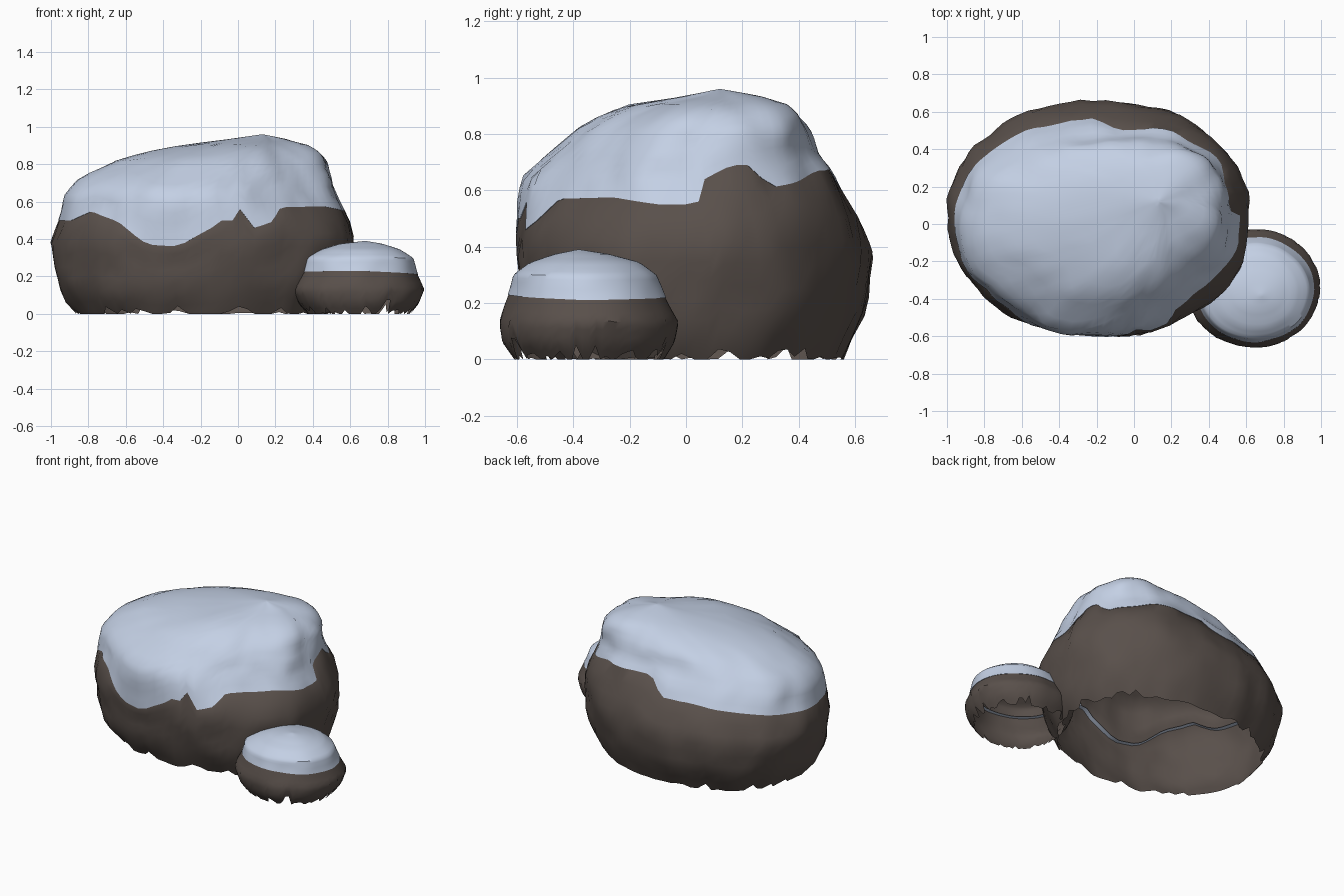
import bpy, bmesh, math
from mathutils import Vector, noise

if "Cube" in bpy.data.objects:
    bpy.data.objects.remove(bpy.data.objects["Cube"])

SEG = 90


def material(name, rgb):
    m = bpy.data.materials.new(name)
    m.diffuse_color = (*rgb, 1)
    m.use_nodes = True
    m.node_tree.nodes["Principled BSDF"].inputs["Base Color"].default_value = m.diffuse_color
    return m


ROCK = material("brown rock", (0.100, 0.080, 0.070))
SNOW = material("pale snow", (0.55, 0.63, 0.78))


def lerp_table(table, v):
    """Interpolate rows of (key, values...) at key v."""
    for a, b in zip(table, table[1:]):
        if v <= b[0]:
            f = max(0, (v - a[0]) / (b[0] - a[0]))
            return [p + (q - p) * f for p, q in zip(a[1:], b[1:])]
    return table[-1][1:]


def surface(shape, ang, z, grow=0.0):
    """Point on the boulder skin at an angle and height, with gentle bumps."""
    x0, x1, y0, y1 = lerp_table(shape["profile"], z)
    c, s = math.cos(ang), math.sin(ang)
    power = shape["power"]
    ux = math.copysign(abs(c) ** (2 / power), c)
    uy = math.copysign(abs(s) ** (2 / power), s)
    rx, ry = (x1 - x0) / 2, (y1 - y0) / 2
    p = Vector(((x0 + x1) / 2 + ux * rx, (y0 + y1) / 2 + uy * ry, z))
    fade = min(1, rx / 0.3)
    n = noise.noise(p * 4.5) + 0.5 * noise.noise(p * 10)
    # shoulders: push the four diagonal corners in or out on the upper half
    quarter = int(ang / (math.pi / 2)) % 4
    lift = min(1, max(0, (z - 0.42) / 0.25))
    corner = shape["corners"][quarter] * math.sin(2 * ang) ** 2 * lift
    d = (shape["rough"] * n + corner) * fade + grow
    p += Vector((c, s, 0)) * max(d, -0.8 * min(rx, ry))
    return p


def loft(name, rows, mat):
    """Skin stacked rings; the last row is a single tip point."""
    bm = bmesh.new()
    rings = [[bm.verts.new(p) for p in r] for r in rows]
    for a, b in zip(rings, rings[1:]):
        for i in range(SEG):
            j = (i + 1) % SEG
            if len(b) == 1:
                bm.faces.new((a[i], a[j], b[0]))
            else:
                bm.faces.new((a[i], a[j], b[j], b[i]))
    bm.normal_update()
    for f in bm.faces:
        f.smooth = True
    for e in bm.edges:
        e.smooth = e.calc_face_angle(0) < math.radians(38)
    me = bpy.data.meshes.new(name)
    bm.to_mesh(me)
    bm.free()
    me.materials.append(mat)
    ob = bpy.data.objects.new(name, me)
    bpy.context.collection.objects.link(ob)


def boulder(name, shape, snow_line, jag, thick):
    *_, last = shape["profile"]
    top = last[0]
    tip = Vector((last[1], last[3], top))
    angs = [2 * math.pi * i / SEG for i in range(SEG)]
    edge = [lerp_table(snow_line, math.degrees(a))[0] for a in angs]
    low, high = 8, 16

    def upper(k, grow):
        t = 1 - (1 - k / high) ** 1.7
        return [surface(shape, a, e + (top - e) * t, grow) for a, e in zip(angs, edge)]

    # open, ragged foot up to the snow line, then an inset crown under the snow
    rows = []
    for k in range(low + 1):
        row = []
        for i, (a, e) in enumerate(zip(angs, edge)):
            foot = jag * max(0, noise.noise(Vector((i * 0.93, top * 9, 0.3)))) * 2.2
            row.append(surface(shape, a, foot + (e - foot) * k / low))
        rows.append(row)
    down = Vector((0, 0, thick))
    rows += [[p - down for p in upper(k, -thick)] for k in range(1, high)]
    loft(name, rows + [[tip - down]], ROCK)

    # snow shell whose lower lip tucks into the rock
    lip = [surface(shape, a, e, -2.2 * thick) for a, e in zip(angs, edge)]
    rows = [lip] + [upper(k, 0.003) for k in range(high)]
    loft(name + "_snow", rows + [[tip]], SNOW)


# profile rows: height, x min, x max, y min, y max
big = dict(power=2.15, rough=0.024, corners=(0.07, -0.02, -0.03, -0.08), profile=[
    (0.0, -0.86, 0.50, -0.50, 0.56), (0.10, -0.94, 0.56, -0.55, 0.60),
    (0.20, -0.97, 0.59, -0.58, 0.64), (0.37, -0.995, 0.62, -0.60, 0.665),
    (0.45, -0.965, 0.615, -0.60, 0.64), (0.56, -0.935, 0.56, -0.59, 0.58),
    (0.65, -0.92, 0.51, -0.57, 0.52), (0.73, -0.85, 0.495, -0.49, 0.46),
    (0.82, -0.65, 0.465, -0.395, 0.43), (0.87, -0.47, 0.42, -0.30, 0.39),
    (0.905, -0.29, 0.35, -0.20, 0.34), (0.935, -0.04, 0.25, 0.0, 0.25),
    (0.96, 0.13, 0.13, 0.12, 0.12)])
# angle, snow edge height
big_line = [(0, 0.55), (4, 0.56), (8, 0.64), (18, 0.69), (25, 0.69), (30, 0.61),
            (42, 0.63), (55, 0.67), (80, 0.675), (85, 0.66), (90, 0.58), (104, 0.58),
            (125, 0.56), (150, 0.53), (180, 0.50), (205, 0.50), (217, 0.55),
            (235, 0.49), (250, 0.37), (262, 0.36), (270, 0.44), (276, 0.50),
            (280, 0.50), (282, 0.56), (284, 0.56), (288, 0.46), (296, 0.49),
            (305, 0.57), (335, 0.575), (352, 0.55), (360, 0.55)]
boulder("large_boulder", big, big_line, 0.04, 0.015)

small = dict(power=2.1, rough=0.008, corners=(0, 0, 0, 0), profile=[
    (0.0, 0.37, 0.92, -0.61, -0.08), (0.06, 0.32, 0.97, -0.65, -0.04),
    (0.13, 0.29, 0.995, -0.66, -0.025), (0.225, 0.345, 0.95, -0.63, -0.075),
    (0.30, 0.365, 0.93, -0.61, -0.11), (0.345, 0.45, 0.86, -0.55, -0.17),
    (0.375, 0.55, 0.77, -0.46, -0.28), (0.39, 0.68, 0.68, -0.38, -0.38)])
small_line = [(0, 0.21), (90, 0.22), (180, 0.225), (270, 0.23), (360, 0.21)]
boulder("small_boulder", small, small_line, 0.045, 0.012)
